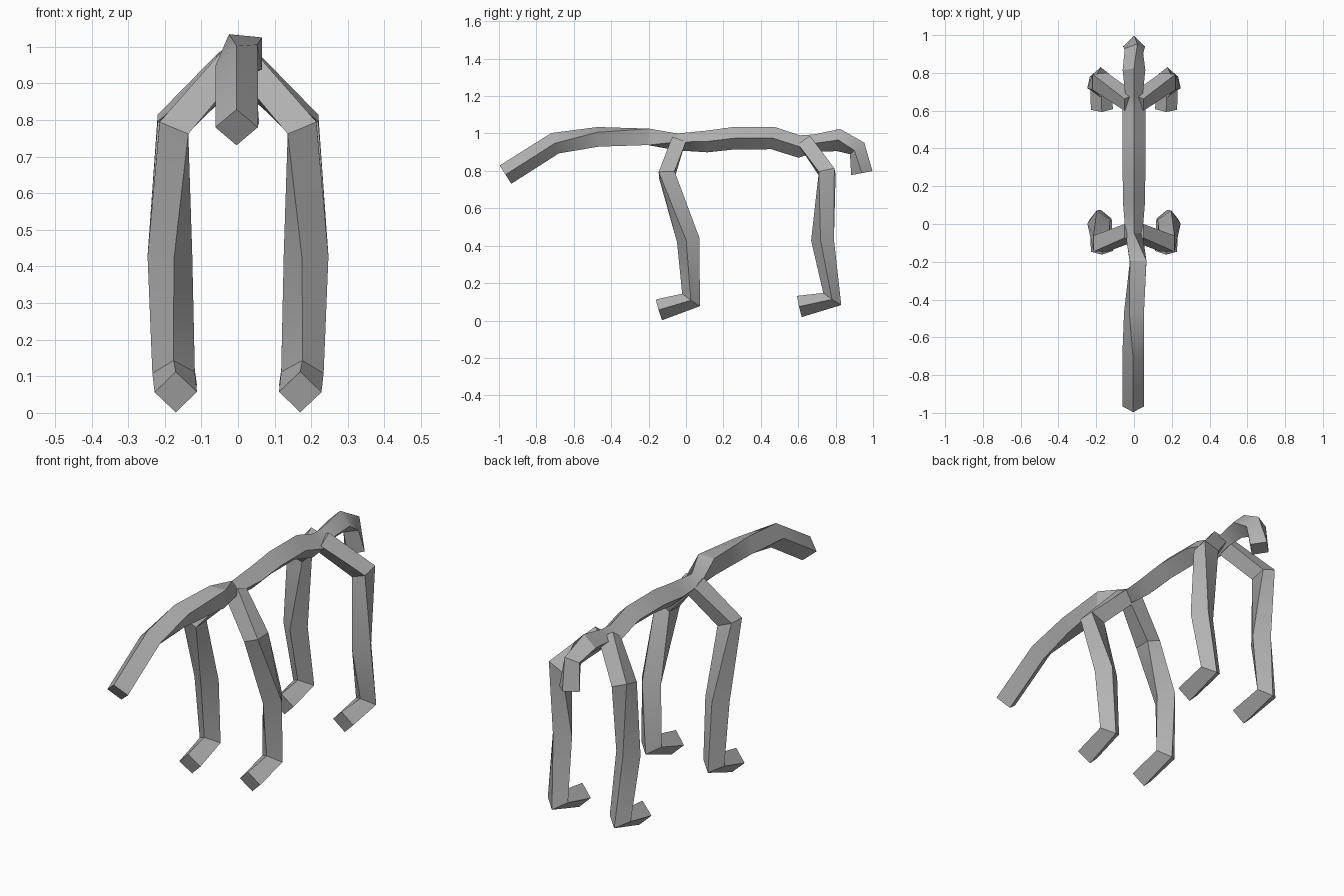
import bpy, bmesh, math
from mathutils import Vector

if "Cube" in bpy.data.objects:
    bpy.data.objects.remove(bpy.data.objects["Cube"])

grey = bpy.data.materials.new("plain_grey")
grey.diffuse_color = (0.45, 0.45, 0.45, 1)
grey.use_nodes = True
grey.node_tree.nodes["Principled BSDF"].inputs["Base Color"].default_value = grey.diffuse_color


def tube(name, path, mirror=1, cap_start=True):
    """Sweep a four-sided section along points of (x, y, z, radius, twist)."""
    bm = bmesh.new()
    pts = [Vector(p[:3]) for p in path]
    rings = []
    for i, (c, p) in enumerate(zip(pts, path)):
        t = Vector()
        if i > 0:
            t += (c - pts[i - 1]).normalized()
        if i < len(pts) - 1:
            t += (pts[i + 1] - c).normalized()
        t.normalize()
        u = Vector((1, 0, 0))
        u = (u - t * u.dot(t)).normalized()
        v = t.cross(u)
        ring = []
        for k in range(4):
            a = math.radians(p[4] + 90 * k)
            q = c + (u * math.cos(a) + v * math.sin(a)) * p[3]
            q.x *= mirror
            ring.append(bm.verts.new(q))
        rings.append(ring)
    for a, b in zip(rings, rings[1:]):
        for k in range(4):
            j = (k + 1) % 4
            bm.faces.new((a[k], a[j], b[j], b[k]))
    bm.faces.new(rings[-1])
    if cap_start:
        bm.faces.new(rings[0])
    bmesh.ops.recalc_face_normals(bm, faces=bm.faces)
    if not cap_start and sum(f.normal.dot(f.calc_center_median() - pts[-1])
                             for f in bm.faces if len(f.verts) == 4 and
                             f.verts[0] in rings[-2]) < -10:
        bmesh.ops.reverse_faces(bm, faces=bm.faces)
    me = bpy.data.meshes.new(name)
    bm.to_mesh(me)
    bm.free()
    me.materials.append(grey)
    ob = bpy.data.objects.new(name, me)
    bpy.context.collection.objects.link(ob)
    bpy.ops.object.select_all(action='DESELECT')
    ob.select_set(True)
    bpy.context.view_layer.objects.active = ob
    bpy.ops.object.shade_smooth_by_angle(angle=math.radians(30))


R = 0.058

# Tail, trunk, neck and head as one continuous spine
tube("spine", [
    (-0.004, -0.965, 0.780, R, 0),
    (-0.004, -0.700, 0.948, R, 0),
    (0.000, -0.470, 0.982, R, -25),
    (0.022, -0.200, 0.982, 0.062, -45),
    (0.000, -0.050, 0.955, 0.045, -90),
    (0.000, 0.110, 0.957, R, -90),
    (0.000, 0.260, 0.975, 0.060, -90),
    (0.000, 0.465, 0.975, 0.060, -90),
    (0.000, 0.605, 0.930, 0.060, -90),
    (0.000, 0.690, 0.948, 0.047, -90),
    (0.000, 0.815, 0.965, 0.060, -90),
    (0.000, 0.915, 0.920, 0.052, -70),
    (0.000, 0.940, 0.788, R, -90),
])

# Two pairs of legs, each with hip, knee, shin, ankle and foot
hind = [
    (0.020, -0.045, 0.945, 0.055, 45),
    (0.175, -0.103, 0.780, 0.060, 45),
    (0.186, 0.012, 0.430, 0.062, 10),
    (0.176, 0.027, 0.110, R, 0),
    (0.170, -0.145, 0.057, R, 0),
]
fore = [
    (0.020, 0.645, 0.945, 0.055, 45),
    (0.180, 0.755, 0.790, 0.060, 45),
    (0.186, 0.730, 0.430, 0.062, 10),
    (0.176, 0.782, 0.115, R, 0),
    (0.170, 0.606, 0.075, R, 0),
]
for side, m in (("right", 1), ("left", -1)):
    tube("tail_end_leg_" + side, hind, m)
    tube("head_end_leg_" + side, fore, m)
